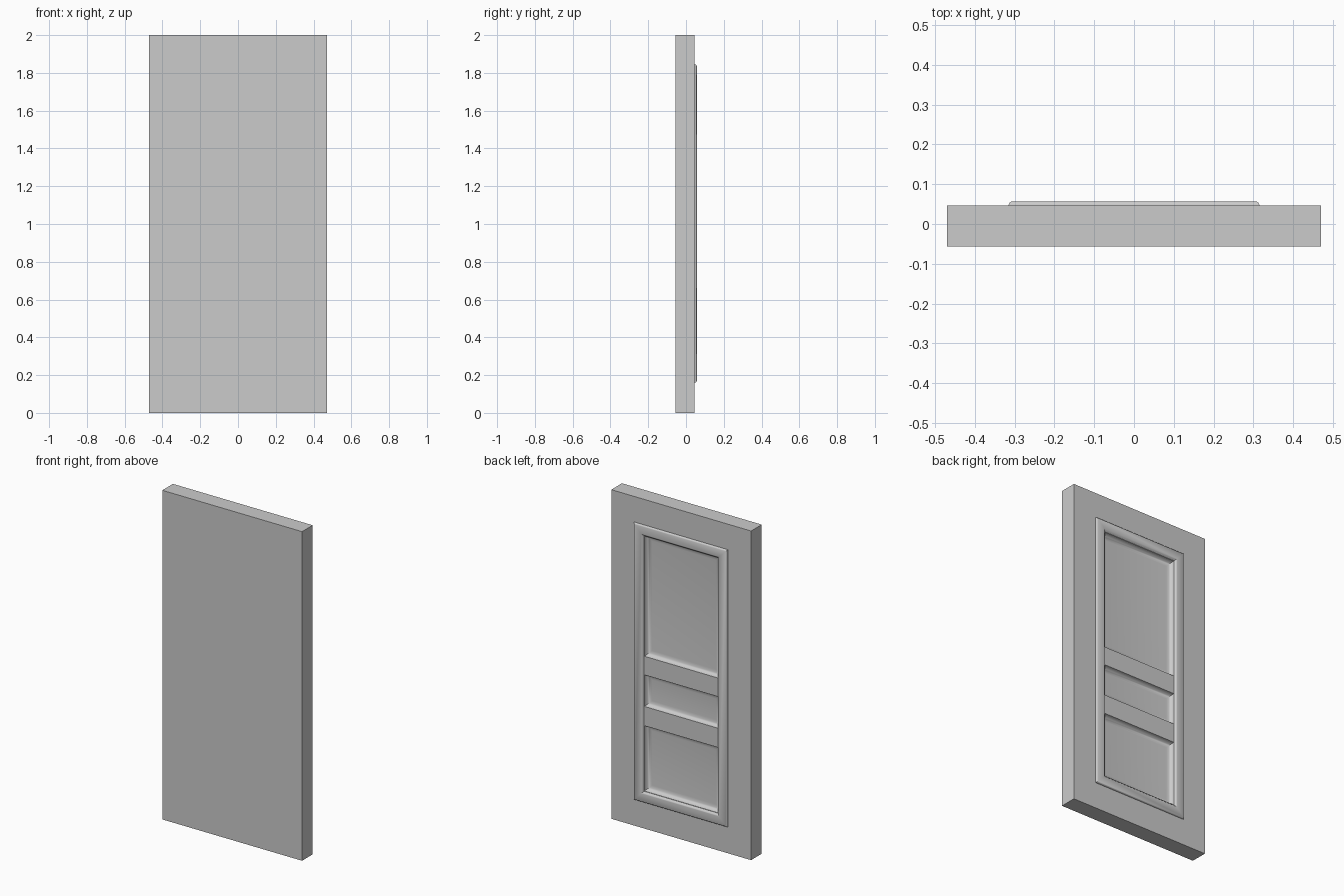
import bpy
import bmesh
import math

if "Cube" in bpy.data.objects:
    bpy.data.objects.remove(bpy.data.objects["Cube"], do_unlink=True)

HALF_W, HEIGHT = 0.47, 2.0
FRONT_Y, BACK_Y, TRIM_Y = -0.056, 0.046, 0.057
PANEL_W, PANEL_DEPTH, COVE_W, COVE_STEPS = 0.248, 0.028, 0.032, 6
TRIM_W, TRIM_LOW, TRIM_HIGH = 0.315, 0.16, 1.845

grey = bpy.data.materials.new("plain_grey")
grey.use_nodes = True
colour = (0.6, 0.6, 0.6, 1)
grey.diffuse_color = colour
grey.node_tree.nodes["Principled BSDF"].inputs["Base Color"].default_value = colour


def finish(bm, name):
    bmesh.ops.recalc_face_normals(bm, faces=bm.faces[:])
    mesh = bpy.data.meshes.new(name)
    bm.to_mesh(mesh)
    bm.free()
    mesh.materials.append(grey)
    obj = bpy.data.objects.new(name, mesh)
    bpy.context.collection.objects.link(obj)
    bpy.ops.object.select_all(action="DESELECT")
    obj.select_set(True)
    bpy.context.view_layer.objects.active = obj
    bpy.ops.object.shade_smooth_by_angle(angle=math.radians(32))
    return obj


# Door slab: a grid of stiles and rails, thickened
xs = [-HALF_W, -PANEL_W, PANEL_W, HALF_W]
zs = [0, 0.228, 0.625, 0.742, 0.934, 1.047, 1.777, HEIGHT]
bm = bmesh.new()
grid = [[bm.verts.new((x, BACK_Y, z)) for x in xs] for z in zs]
panels = []
for row in range(len(zs) - 1):
    for col in range(len(xs) - 1):
        face = bm.faces.new((grid[row][col], grid[row + 1][col],
                             grid[row + 1][col + 1], grid[row][col + 1]))
        if col == 1 and row in (1, 3, 5):
            panels.append(face)
back_faces = bm.faces[:]
outline = [e for e in bm.edges if e.is_boundary]
sides = bmesh.ops.extrude_edge_only(bm, edges=outline)["geom"]
for v in (g for g in sides if isinstance(g, bmesh.types.BMVert)):
    v.co.y = FRONT_Y
rim = [e for e in bm.edges if e.is_boundary]
bmesh.ops.contextual_create(bm, geom=rim)
bmesh.ops.recalc_face_normals(bm, faces=bm.faces[:])

# Three sunken panels with coved edges
for i in range(COVE_STEPS):
    a, b = (math.pi / 2 * k / COVE_STEPS for k in (i, i + 1))
    bmesh.ops.inset_individual(
        bm, faces=panels, use_even_offset=True,
        thickness=COVE_W * (math.cos(a) - math.cos(b)),
        depth=-PANEL_DEPTH * (math.sin(b) - math.sin(a)))
finish(bm, "door_slab")

# Raised moulding: a profile of (inset, y) swept round a rectangle
profile = [(0, BACK_Y - 0.004), (0, 0.049), (0.003, 0.054), (0.008, TRIM_Y),
           (0.053, TRIM_Y), (0.058, 0.054), (0.062, 0.049),
           (0.066, BACK_Y), (0.066, BACK_Y - 0.004)]
bm = bmesh.new()
rings = []
for inset, y in profile:
    w, low, high = TRIM_W - inset, TRIM_LOW + inset, TRIM_HIGH - inset
    rings.append([bm.verts.new((x, y, z)) for x, z in
                  ((-w, low), (w, low), (w, high), (-w, high))])
for ring, following in zip(rings, rings[1:] + rings[:1]):
    for k in range(4):
        n = (k + 1) % 4
        bm.faces.new((ring[k], ring[n], following[n], following[k]))
finish(bm, "panel_moulding")
